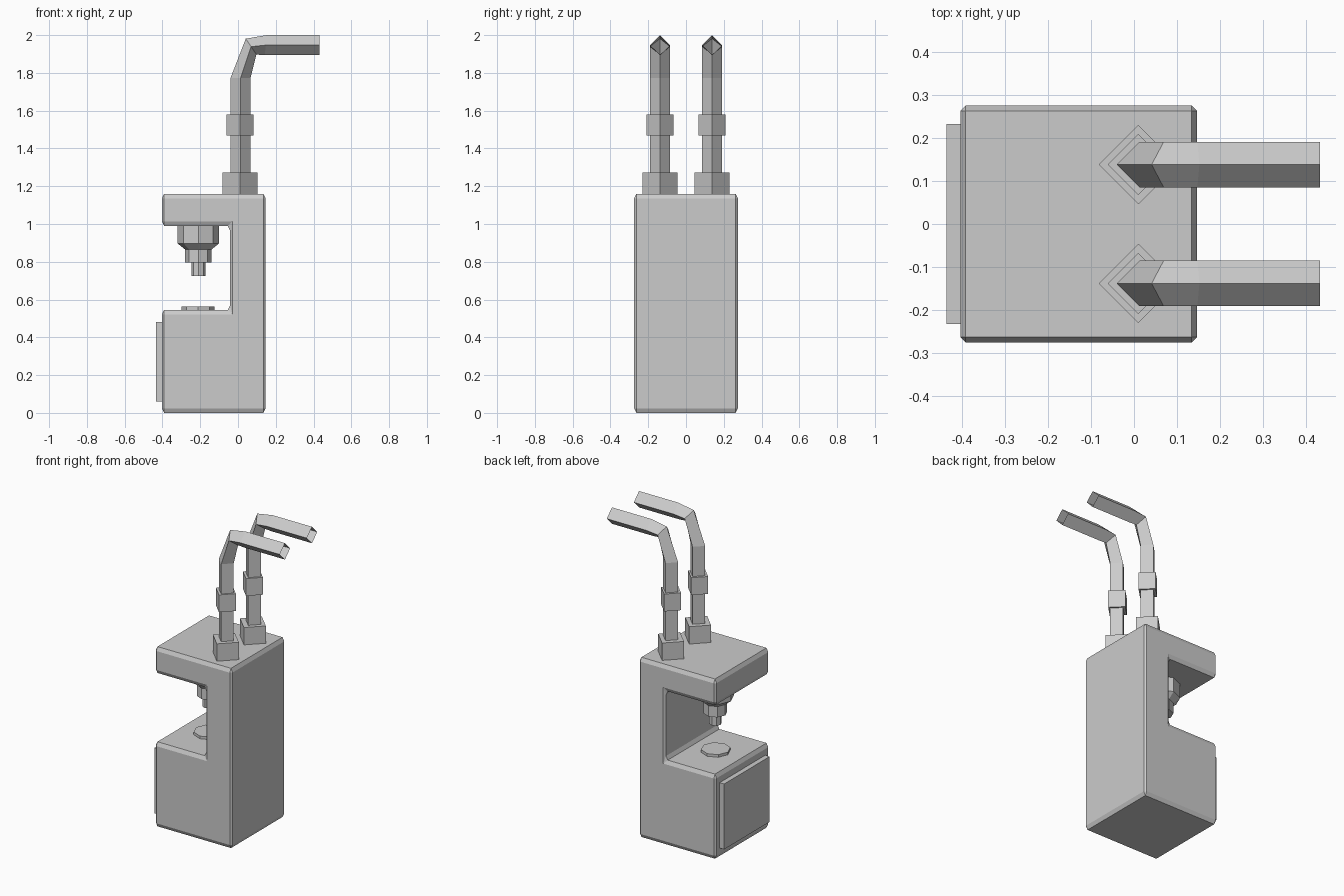
import bpy, bmesh, math
from mathutils import Vector

if "Cube" in bpy.data.objects:
    bpy.data.objects.remove(bpy.data.objects["Cube"])


def finish(name, bm):
    bmesh.ops.recalc_face_normals(bm, faces=bm.faces)
    me = bpy.data.meshes.new(name)
    bm.to_mesh(me)
    bm.free()
    ob = bpy.data.objects.new(name, me)
    bpy.context.collection.objects.link(ob)
    return ob


def loft(name, rings, caps=True):
    """Skin a list of rings (each a list of points) into a tube."""
    bm = bmesh.new()
    vs = [[bm.verts.new(p) for p in ring] for ring in rings]
    n = len(rings[0])
    for a, b in zip(vs, vs[1:]):
        for i in range(n):
            j = (i + 1) % n
            bm.faces.new((a[i], a[j], b[j], b[i]))
    if caps:
        bm.faces.new(vs[0])
        bm.faces.new(vs[-1])
    return finish(name, bm)


def turned(name, x, y, profile, sides):
    """Faceted turned part from (radius, z) pairs, corners on the axes."""
    ang = [2 * math.pi * i / sides for i in range(sides)]
    return loft(name, [[(x + r * math.cos(a), y + r * math.sin(a), z) for a in ang]
                       for r, z in profile])


# C-shaped body: bevelled at half height, then stretched so bevels are taller
outline = [(-0.403, 0), (0.146, 0), (0.146, 1.16), (-0.403, 1.16),
           (-0.403, 0.99), (-0.042, 0.99), (-0.042, 0.546), (-0.403, 0.546)]
body = loft("body", [[(x, y, z / 2) for x, z in outline] for y in (-0.275, 0.275)])
bm = bmesh.new()
bm.from_mesh(body.data)
bmesh.ops.bevel(bm, geom=bm.edges[:], offset=0.012, segments=1,
                profile=0.5, affect='EDGES')
for v in bm.verts:
    v.co.z *= 2
bm.to_mesh(body.data)
bm.free()

# Panel on the -x side
loft("side_panel", [[(x, -0.232, 0.06), (x, 0.232, 0.06), (x, 0.232, 0.482), (x, -0.232, 0.482)]
                    for x in (-0.435, -0.395)])

# Stepped nozzle under the overhang and the round pad below it
turned("nozzle", -0.21, 0, [(0.11, 1.0), (0.11, 0.897), (0.07, 0.865), (0.07, 0.795),
                            (0.037, 0.795), (0.037, 0.725)], 8)
turned("pad", -0.212, 0, [(0.087, 0.53), (0.087, 0.563)], 8)

# Two square pipes with foot and collar: ring centre (x, z) and half diagonal (dx, dz)
R = 0.053
path = [((0.013, 1.16), (-R, 0)), ((0.013, 1.772), (-R, 0)),
        ((0.069, 1.939), (-0.028, 0.042)), ((0.147, 1.947), (0.005, R)),
        ((0.432, 1.947), (0, R))]
for side, y in (("front", -0.138), ("back", 0.138)):
    rings = [[(x + dx, y, z + dz), (x, y + R, z), (x - dx, y, z - dz), (x, y - R, z)]
             for (x, z), (dx, dz) in path]
    loft(side + "_pipe", rings, caps=False)
    turned(side + "_pipe_foot", 0.01, y, [(0.092, 1.15), (0.092, 1.272)], 4)
    turned(side + "_pipe_collar", 0.01, y, [(0.071, 1.468), (0.071, 1.58)], 4)
